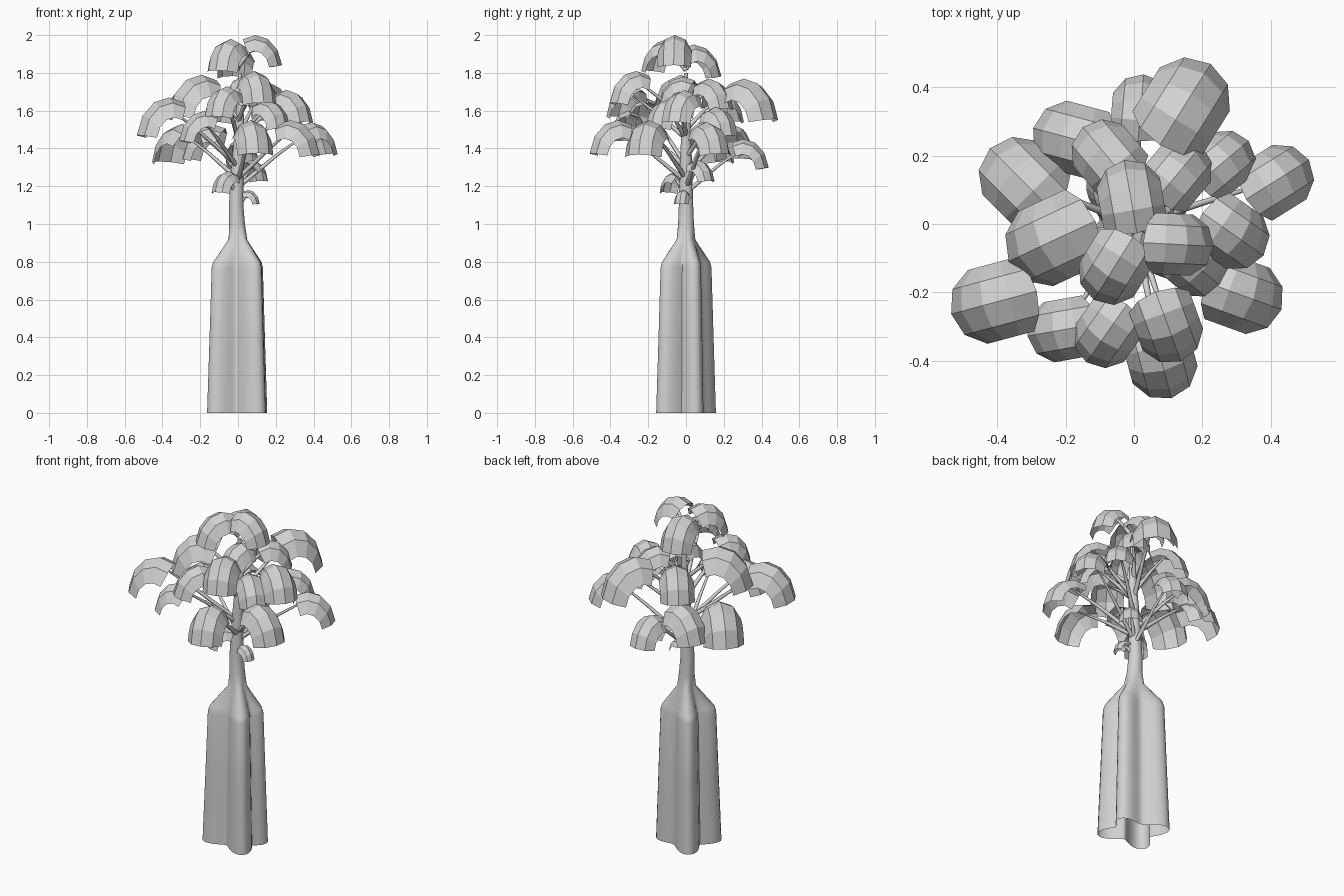
import bpy
import math
from mathutils import Vector, Matrix

cube = bpy.data.objects.get("Cube")
if cube:
    bpy.data.objects.remove(cube)

grey = bpy.data.materials.new("plain_grey")
grey.use_nodes = True
colour = (0.64, 0.64, 0.64, 1)
grey.diffuse_color = colour
grey.node_tree.nodes["Principled BSDF"].inputs["Base Color"].default_value = colour


def add_mesh(name, verts, faces):
    mesh = bpy.data.meshes.new(name)
    mesh.from_pydata(verts, [], faces)
    mesh.materials.append(grey)
    obj = bpy.data.objects.new(name, mesh)
    bpy.context.collection.objects.link(obj)
    return obj


def grid_faces(rows, cols, closed=False):
    span = cols if closed else cols - 1
    return [(r * cols + c, r * cols + (c + 1) % cols,
             (r + 1) * cols + (c + 1) % cols, (r + 1) * cols + c)
            for r in range(rows - 1) for c in range(span)]


# Trunk: four uneven buttress fins blending into a round neck, open below
SIDES = 60
FINS = [(23, 0.165), (130, 0.195), (215, 0.192), (-48, 0.2)]  # heading, reach
RINGS = [  # height, groove radius, fin scale, sideways lean
    (0, 0.09, 1, 0), (0.4, 0.085, 0.92, 0), (0.77, 0.078, 0.85, 0),
    (0.8, 0.074, 0.8, 0), (0.92, 0.048, 0.28, 0), (1, 0.042, 0, -0.005),
    (1.1, 0.038, 0, -0.01), (1.35, 0.031, 0, 0), (1.55, 0.022, 0, 0.01),
    (1.8, 0.01, 0, 0.01)]


def fin_radius(angle, groove, scale):
    return max(groove + max(reach * scale - groove, 0)
               * max(math.cos(angle - math.radians(heading)), 0) ** 8
               for heading, reach in FINS)


verts = []
for z, groove, scale, lean in RINGS:
    for i in range(SIDES):
        a = math.tau * i / SIDES
        r = fin_radius(a, groove, scale)
        verts.append((r * math.cos(a) + lean, r * math.sin(a), z))
faces = grid_faces(len(RINGS), SIDES, closed=True)
faces.append(tuple(range(len(verts) - SIDES, len(verts))))
trunk = add_mesh("trunk", verts, faces)
bpy.context.view_layer.objects.active = trunk
trunk.select_set(True)
bpy.ops.object.shade_smooth_by_angle(angle=math.radians(50))
trunk.select_set(False)

# Leaf clumps: centre x, centre y, top z, heading in degrees, length
LEAVES = [
    (0.13, -0.06, 2, -3, 0.2), (-0.06, -0.13, 1.98, -122, 0.21),
    (-0.01, 0.08, 1.95, 100, 0.21), (0.15, 0.35, 1.77, 58, 0.27),
    (-0.24, -0.05, 1.79, 205, 0.27), (0.1, -0.3, 1.81, -70, 0.21),
    (-0.08, -0.32, 1.73, -125, 0.2), (0.29, -0.03, 1.71, -35, 0.21),
    (-0.41, -0.23, 1.67, 195, 0.25), (0.26, 0.18, 1.62, 40, 0.19),
    (-0.08, 0.2, 1.71, 130, 0.21), (0.13, 0.15, 1.77, 50, 0.2),
    (-0.21, -0.31, 1.6, 190, 0.2), (0.08, -0.4, 1.55, -75, 0.22),
    (0.32, -0.21, 1.55, -20, 0.23), (0.42, 0.13, 1.54, 32, 0.21),
    (-0.33, 0.13, 1.53, 135, 0.25), (-0.18, 0.25, 1.53, 165, 0.23),
    (0.02, 0.34, 1.45, 85, 0.19), (0.18, -0.12, 1.66, -40, 0.19),
    (0.02, -0.05, 1.78, 260, 0.19), (-0.07, -0.07, 1.28, 225, 0.14),
    (0.09, 0.08, 1.34, 50, 0.14), (0.07, -0.02, 1.18, -15, 0.09)]
STEPS = 4


def leaf_points(x, y, top, heading, length):
    """A card domed both ways, hanging steeply at its tip and sides."""
    pts = []
    for r in range(STEPS + 1):
        along = math.radians(-28 + 110 * r / STEPS)
        for c in range(STEPS + 1):
            across = math.radians(-72 + 144 * c / STEPS)
            radius = 0.24 + 0.47 * math.cos(across)
            pts.append(Vector((radius * math.sin(along),
                               0.47 * math.sin(across),
                               1.3 * radius * math.cos(along))))
    turn = Matrix.Rotation(math.radians(heading), 3, "Z")
    xs = [p.x for p in pts]
    mid = Vector(((min(xs) + max(xs)) / 2, 0, max(p.z for p in pts)))
    return [turn @ ((p - mid) * length) + Vector((x, y, top)) for p in pts]


# Branches: one tapering tube from the trunk to the underside of each clump
curve = bpy.data.curves.new("branches", "CURVE")
curve.dimensions = "3D"
curve.bevel_depth = 0.014
curve.bevel_resolution = 1
curve.materials.append(grey)

for number, (x, y, top, heading, length) in enumerate(LEAVES):
    points = leaf_points(x, y, top, heading, length)
    add_mesh(f"leaf_clump_{number:02d}", points, grid_faces(STEPS + 1, STEPS + 1))
    root = max(top - 0.08 - 0.6 * math.hypot(x, y), 1.1)
    path = [(0, 0, root), (x * 0.5, y * 0.5, (root + top) / 2), (x, y, top - 0.02)]
    spline = curve.splines.new("POLY")
    spline.points.add(len(path) - 1)
    for point, place, width in zip(spline.points, path, (1, 0.65, 0.25)):
        point.co = (*place, 1)
        point.radius = width
bpy.context.collection.objects.link(bpy.data.objects.new("branches", curve))
